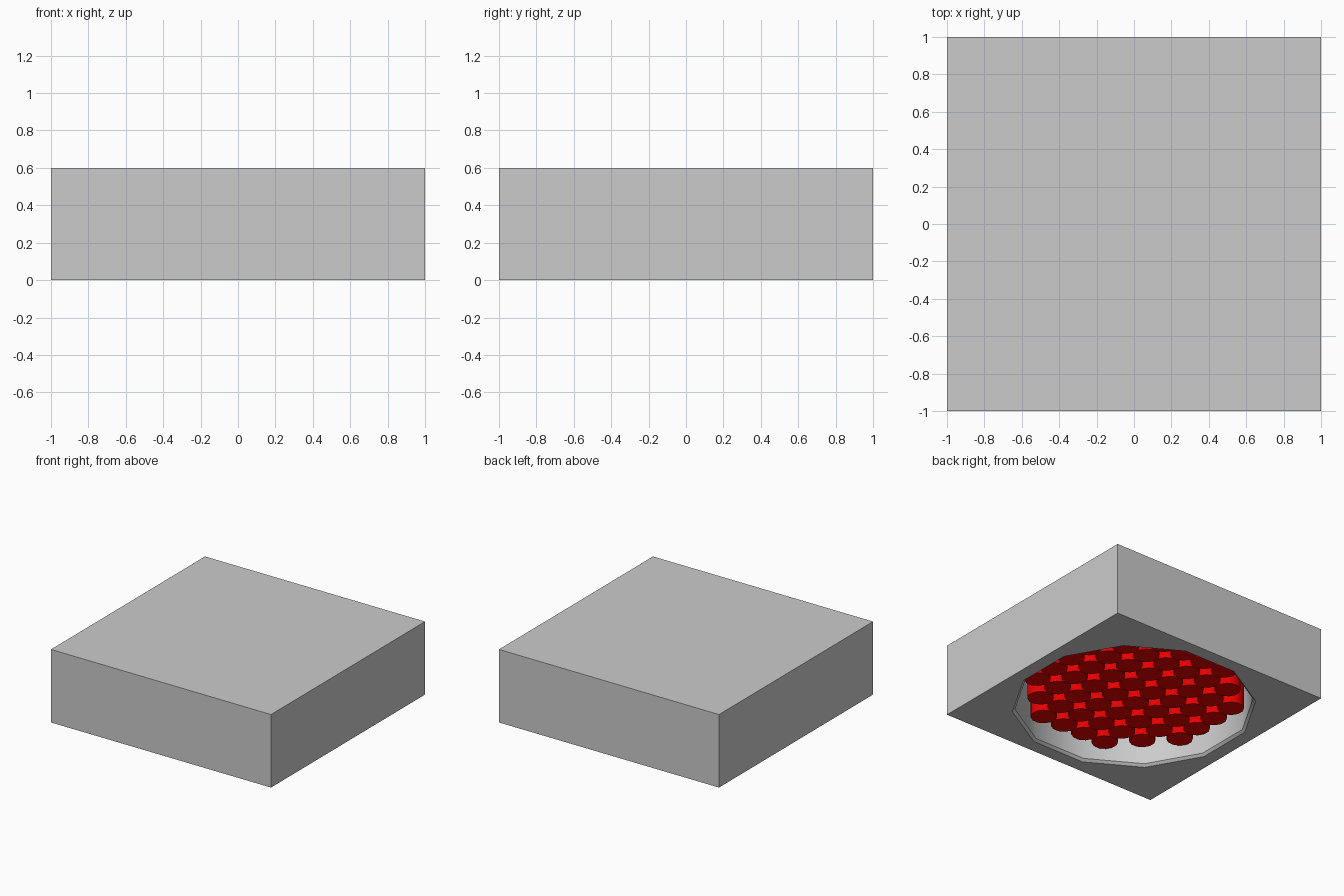
import bpy, bmesh
from math import sin, cos, radians, hypot

if "Cube" in bpy.data.objects:
    bpy.data.objects.remove(bpy.data.objects["Cube"])

SIDES = 12
R, CHAMFER, ROOF = 0.90, 0.02, 0.50      # recess underneath
PEG_R, PEG_Z = 0.10, 0.11                # hanging pegs


def make_object(name, bm):
    bmesh.ops.recalc_face_normals(bm, faces=bm.faces)
    mesh = bpy.data.meshes.new(name)
    bm.to_mesh(mesh)
    bm.free()
    obj = bpy.data.objects.new(name, mesh)
    bpy.context.collection.objects.link(obj)
    return obj


def lathe(bm, profile, centre=(0, 0)):
    """Closed 12-sided solid from (radius, height) pairs."""
    rings = []
    for r, z in profile:
        angles = [radians(15 + 360 * i / SIDES) for i in range(SIDES)]
        rings.append([bm.verts.new((centre[0] + r * cos(a), centre[1] + r * sin(a), z))
                      for a in angles])
    for low, high in zip(rings, rings[1:]):
        for i in range(SIDES):
            j = (i + 1) % SIDES
            bm.faces.new((low[i], low[j], high[j], high[i]))
    bm.faces.new(rings[0][::-1])
    bm.faces.new(rings[-1])


def smooth(obj):
    bpy.ops.object.select_all(action='DESELECT')
    obj.select_set(True)
    bpy.context.view_layer.objects.active = obj
    bpy.ops.object.shade_smooth_by_angle(angle=radians(40))


# Square block
bm = bmesh.new()
bmesh.ops.create_cube(bm, size=2)
for v in bm.verts:
    v.co.z = 0.6 if v.co.z > 0 else 0
block = make_object("block", bm)

# Round recess with chamfered rim, cut from below
bm = bmesh.new()
lathe(bm, [(R + 2 * CHAMFER, -CHAMFER), (R, CHAMFER), (R, ROOF)])
cutter = make_object("recess_cutter", bm)
cutter.hide_render = True
cut = block.modifiers.new("recess", 'BOOLEAN')
cut.operation = 'DIFFERENCE'
cut.solver = 'EXACT'
cut.object = cutter
bpy.context.view_layer.objects.active = block
bpy.ops.object.modifier_apply(modifier=cut.name)
bpy.data.objects.remove(cutter)
smooth(block)

# Red pegs on a square grid filling the recess
bm = bmesh.new()
steps = [-0.7 + 0.2 * i for i in range(8)]
for x in steps:
    for y in steps:
        if hypot(x, y) < 0.8:
            lathe(bm, [(PEG_R, PEG_Z), (PEG_R, ROOF + 0.02)], (x, y))
pegs = make_object("pegs", bm)
red = bpy.data.materials.new("red")
red.diffuse_color = (0.8, 0.0, 0.0, 1)
red.use_nodes = True
red.node_tree.nodes["Principled BSDF"].inputs["Base Color"].default_value = red.diffuse_color
pegs.data.materials.append(red)
smooth(pegs)
